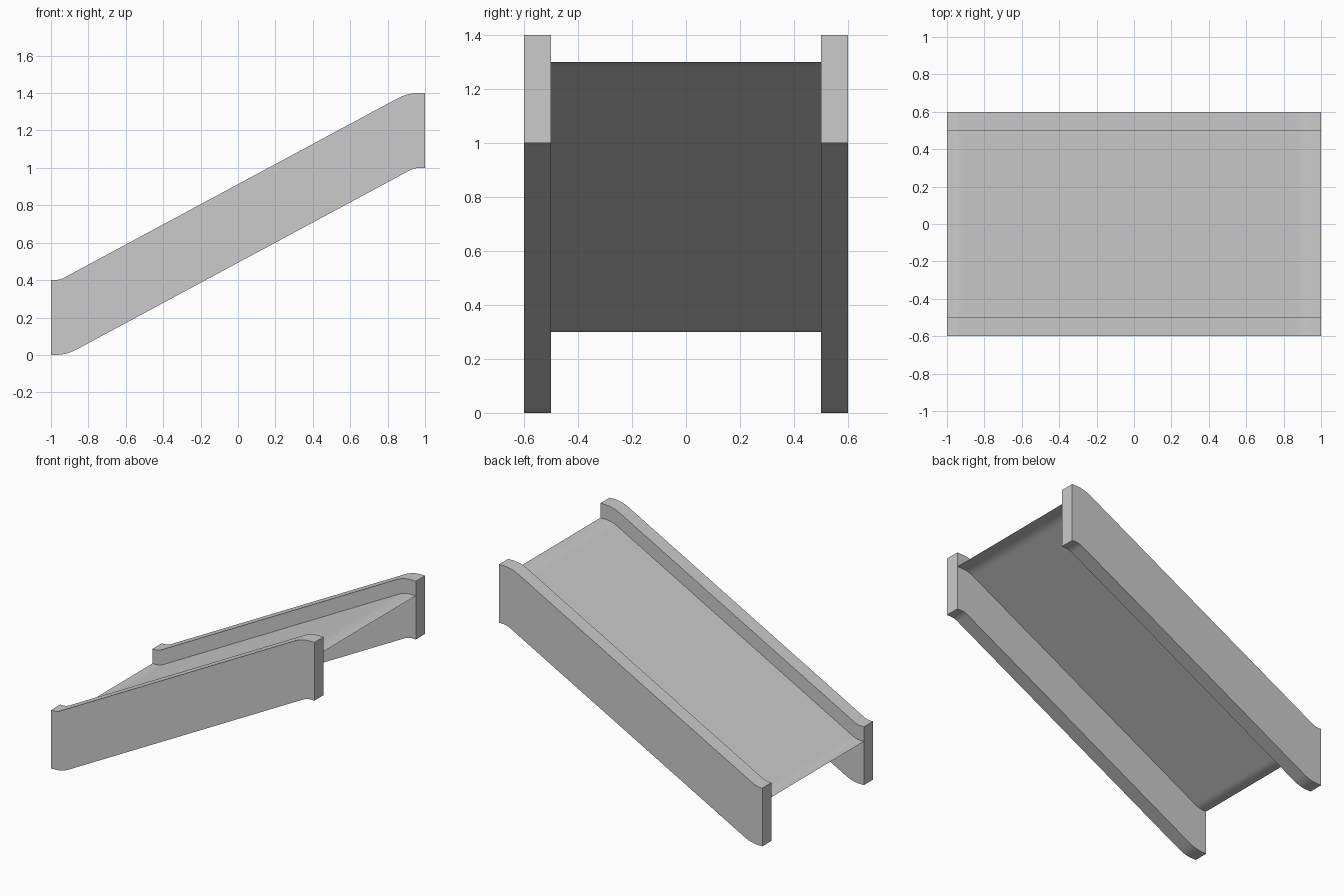
import bpy, bmesh
from mathutils import Vector

if "Cube" in bpy.data.objects:
    bpy.data.objects.remove(bpy.data.objects["Cube"])


def rounded(points, steps=6):
    """Polyline (x, z, trim) with rounded corners where trim > 0."""
    out = []
    n = len(points)
    for i, (x, z, trim) in enumerate(points):
        p = Vector((x, z))
        if trim == 0:
            out.append(p)
            continue
        before = Vector(points[i - 1][:2])
        after = Vector(points[(i + 1) % n][:2])
        a = p + (before - p).normalized() * trim
        b = p + (after - p).normalized() * trim
        for k in range(steps + 1):
            t = k / steps
            out.append(a * (1 - t) ** 2 + p * 2 * t * (1 - t) + b * t * t)
    return out


def finish(name, bm):
    mesh = bpy.data.meshes.new(name)
    bm.to_mesh(mesh)
    bm.free()
    obj = bpy.data.objects.new(name, mesh)
    bpy.context.collection.objects.link(obj)
    bpy.ops.object.select_all(action='DESELECT')
    obj.select_set(True)
    bpy.context.view_layer.objects.active = obj
    bpy.ops.object.shade_smooth_by_angle(angle=0.5)
    return obj


def side_panel(name, y0, y1):
    profile = rounded([(-1, 0, 0), (-0.917, 0, 0.06), (0.943, 1, 0.03), (1, 1, 0),
                       (1, 1.4, 0), (0.906, 1.4, 0.06), (-0.954, 0.4, 0.03), (-1, 0.4, 0)])
    bm = bmesh.new()
    face = bm.faces.new([bm.verts.new((p.x, y0, p.y)) for p in profile])
    ext = bmesh.ops.extrude_face_region(bm, geom=[face], use_keep_orig=True)
    moved = [g for g in ext['geom'] if isinstance(g, bmesh.types.BMVert)]
    bmesh.ops.translate(bm, verts=moved, vec=(0, y1 - y0, 0))
    bmesh.ops.recalc_face_normals(bm, faces=bm.faces)
    return finish(name, bm)


# Side walls
side_panel("front_side_wall", -0.6, -0.5)
side_panel("back_side_wall", 0.5, 0.6)

# Thin sloping deck between the walls
path = rounded([(-1, 0.3, 0), (-0.945, 0.3, 0.035), (0.915, 1.3, 0.05), (1, 1.3, 0)])
bm = bmesh.new()
rows = [[bm.verts.new((p.x, y, p.y)) for y in (-0.5, 0.5)] for p in path]
for r, s in zip(rows, rows[1:]):
    bm.faces.new((r[0], s[0], s[1], r[1]))
finish("sloping_deck", bm)
